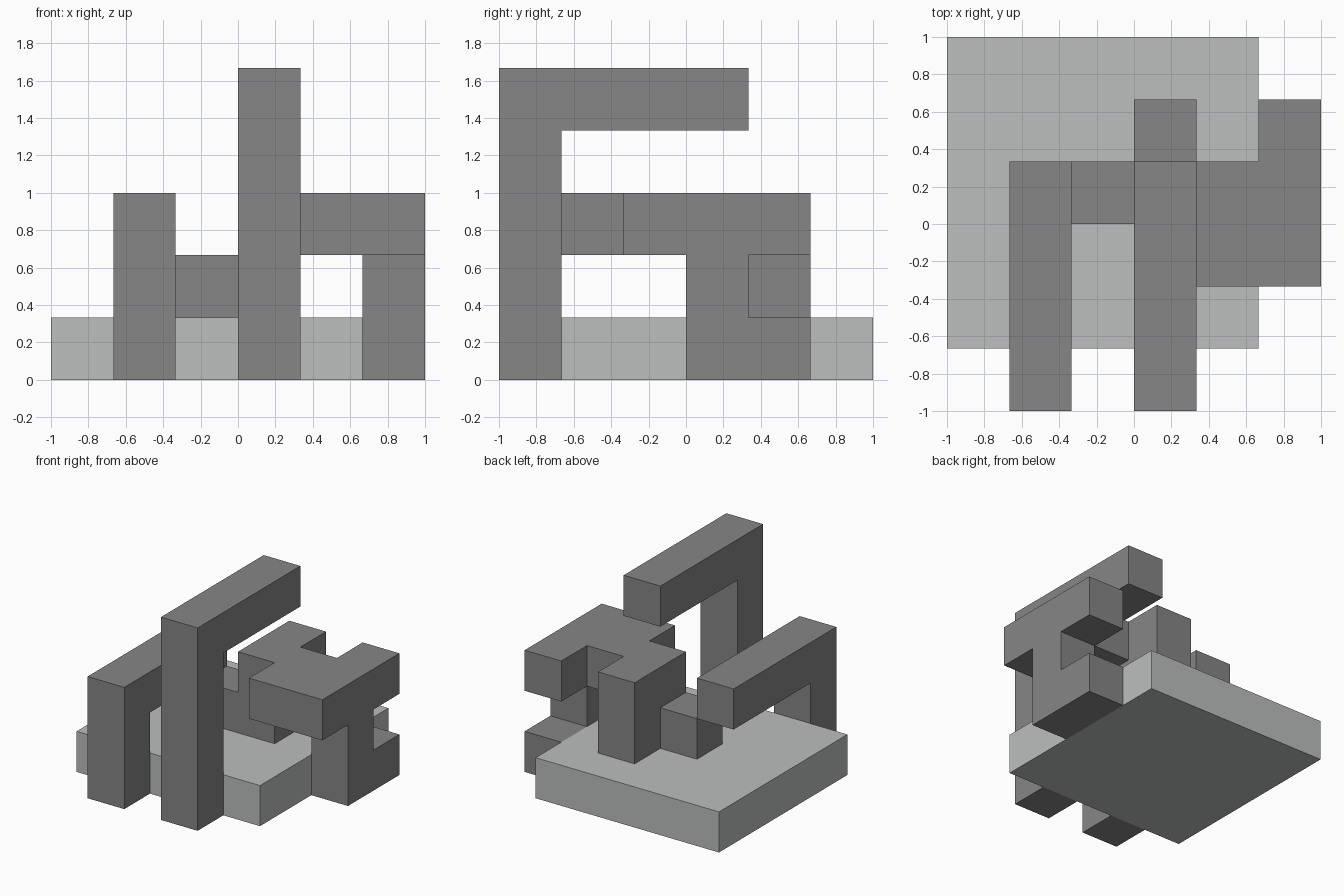
import bpy
import bmesh
import math
from itertools import product
from mathutils import Vector

old = bpy.data.objects.get("Cube")
if old:
    bpy.data.objects.remove(old, do_unlink=True)

UNIT = 1 / 3                      # edge of one building cell
ORIGIN = Vector((-1, -1, 0))


def material(name, rgb):
    mat = bpy.data.materials.new(name)
    mat.use_nodes = True
    colour = (*rgb, 1)
    mat.diffuse_color = colour
    mat.node_tree.nodes["Principled BSDF"].inputs["Base Color"].default_value = colour
    return mat


def block_piece(name, mat, *bars):
    """Join bars, each given as (first cell, last cell), into one clean shell."""
    cells = set()
    for first, last in bars:
        cells.update(product(*(range(a, b + 1) for a, b in zip(first, last))))
    bm = bmesh.new()
    corners = {}

    def corner(p):
        if p not in corners:
            corners[p] = bm.verts.new(ORIGIN + Vector(p) * UNIT)
        return corners[p]

    # Keep only faces that have no neighbouring cell
    for cell in sorted(cells):
        for axis, side in product(range(3), (0, 1)):
            beside = list(cell)
            beside[axis] += 2 * side - 1
            if tuple(beside) in cells:
                continue
            u, v = (axis + 1) % 3, (axis + 2) % 3
            ring = []
            for du, dv in ((0, 0), (1, 0), (1, 1), (0, 1)):
                p = list(cell)
                p[axis] += side
                p[u] += du
                p[v] += dv
                ring.append(corner(tuple(p)))
            bm.faces.new(ring if side else ring[::-1])

    # Merge coplanar squares into whole flat faces
    bmesh.ops.dissolve_limit(bm, angle_limit=math.radians(1),
                             verts=bm.verts[:], edges=bm.edges[:])
    mesh = bpy.data.meshes.new(name)
    bm.to_mesh(mesh)
    bm.free()
    mesh.materials.append(mat)
    obj = bpy.data.objects.new(name, mesh)
    bpy.context.collection.objects.link(obj)


light = material("light grey", (0.50, 0.52, 0.515))
dark = material("dark grey", (0.238, 0.238, 0.238))

# Square slab
block_piece("base_slab", light, ((0, 1, 0), (4, 5, 0)))

# Two posts at the front, each with a beam reaching back
for name, x, top in (("short_arm", 1, 2), ("tall_arm", 3, 4)):
    block_piece(name, dark,
                ((x, 0, 0), (x, 0, top)),
                ((x, 0, top), (x, 3, top)))

# Branching bridge that rests on the slab and on a side foot
block_piece("bridge", dark,
            ((2, 3, 1), (3, 3, 1)),     # low step
            ((3, 4, 1), (3, 4, 2)),     # rear post
            ((3, 3, 2), (5, 3, 2)),     # deck
            ((4, 2, 2), (5, 2, 2)),     # front of deck
            ((5, 4, 2), (5, 4, 2)),     # rear tab
            ((5, 3, 0), (5, 3, 1)),     # side post
            ((5, 4, 0), (5, 4, 0)))     # side foot
